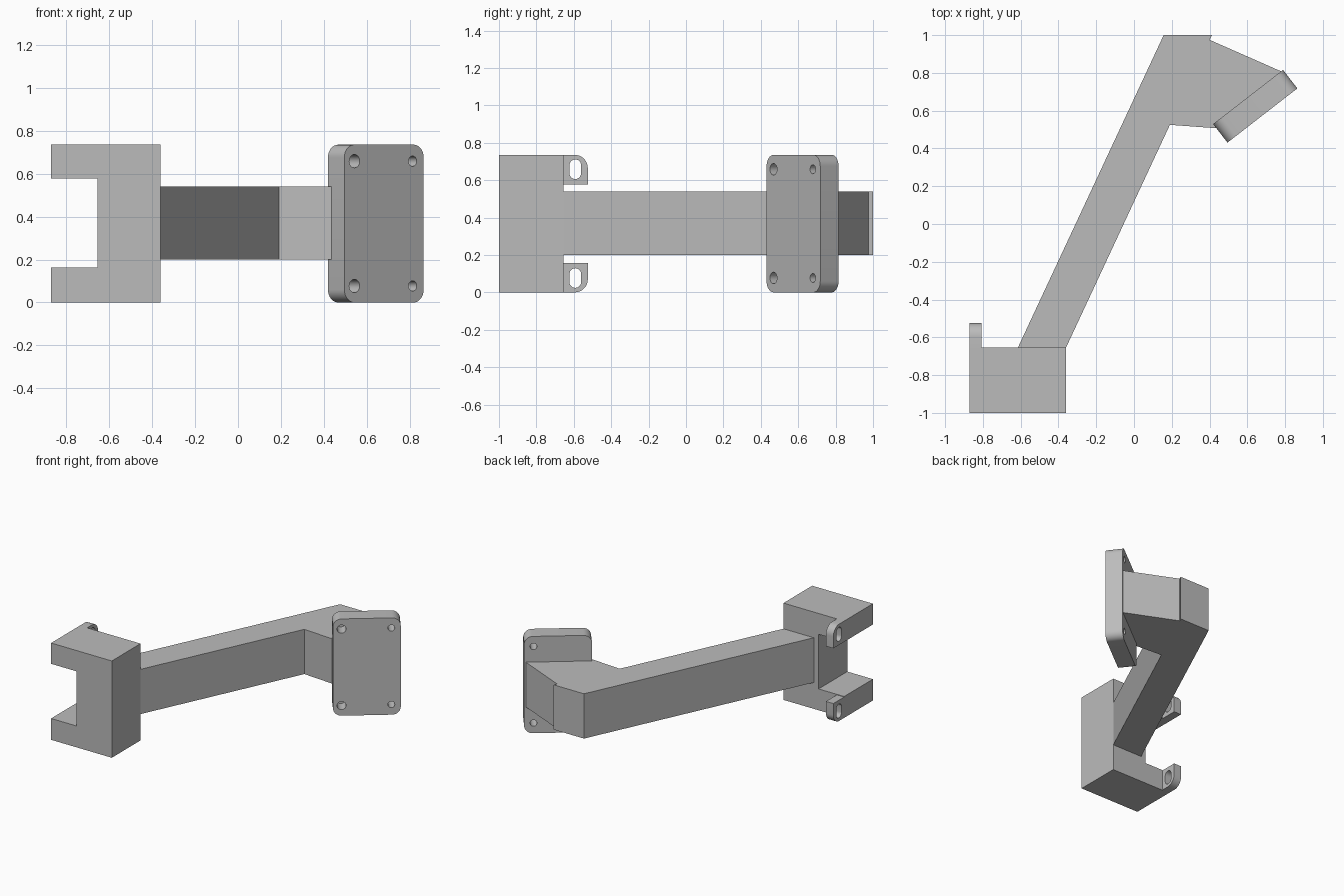
import bpy, bmesh, math
from mathutils import Matrix, Vector

if "Cube" in bpy.data.objects:
    bpy.data.objects.remove(bpy.data.objects["Cube"])

grey = bpy.data.materials.new("plain_grey")
grey.diffuse_color = (0.5, 0.5, 0.5, 1)
grey.use_nodes = True
grey.node_tree.nodes["Principled BSDF"].inputs["Base Color"].default_value = grey.diffuse_color


def frame(u, v, w, origin=(0, 0, 0)):
    m = Matrix((u, v, w)).transposed().to_4x4()
    m.translation = Vector(origin)
    return m


XY = frame((1, 0, 0), (0, 1, 0), (0, 0, 1))   # profile in plan, pulled up
XZ = frame((1, 0, 0), (0, 0, 1), (0, 1, 0))   # profile in elevation, pulled back
YZ = frame((0, 1, 0), (0, 0, 1), (1, 0, 0))   # profile in side view, pulled sideways


def prism(name, pts, lo, hi, m=XY):
    """Extrude a closed profile from lo to hi in the given frame."""
    bm = bmesh.new()
    a = [bm.verts.new(m @ Vector((u, v, lo))) for u, v in pts]
    b = [bm.verts.new(m @ Vector((u, v, hi))) for u, v in pts]
    bm.faces.new(a)
    bm.faces.new(b)
    for i in range(len(pts)):
        j = (i + 1) % len(pts)
        bm.faces.new((a[i], a[j], b[j], b[i]))
    bmesh.ops.recalc_face_normals(bm, faces=bm.faces)
    me = bpy.data.meshes.new(name)
    bm.to_mesh(me)
    bm.free()
    me.materials.append(grey)
    ob = bpy.data.objects.new(name, me)
    bpy.context.collection.objects.link(ob)
    return ob


def arc(cu, cv, r, start, sweep, n):
    return [(cu + r * math.cos(math.radians(start + sweep * i / n)),
             cv + r * math.sin(math.radians(start + sweep * i / n))) for i in range(n + 1)]


def rounded_rect(u0, u1, v0, v1, r, n=8):
    return (arc(u1 - r, v1 - r, r, 0, 90, n) + arc(u0 + r, v1 - r, r, 90, 90, n)
            + arc(u0 + r, v0 + r, r, 180, 90, n) + arc(u1 - r, v0 + r, r, 270, 90, n))


def cut(ob, cutter):
    mod = ob.modifiers.new("cut", 'BOOLEAN')
    mod.operation, mod.solver, mod.object = 'DIFFERENCE', 'EXACT', cutter
    bpy.context.view_layer.objects.active = ob
    bpy.ops.object.modifier_apply(modifier=mod.name)
    bpy.data.objects.remove(cutter)


H = 0.735

# C-shaped clamp block
prism("clamp_block", [(-0.87, 0), (-0.36, 0), (-0.36, H), (-0.87, H), (-0.87, 0.577),
                      (-0.655, 0.577), (-0.655, 0.162), (-0.87, 0.162)], -1.0, -0.655, XZ)

# slotted ears, the lower one mirrored from the upper one
for name, flip in (("upper_ear", False), ("lower_ear", True)):
    def side(pts):
        return [(u, H - v) for u, v in pts] if flip else pts
    body = [(-0.655, H), (-0.655, 0.577), (-0.525, 0.577)] + arc(-0.595, H - 0.07, 0.07, 0, 90, 8)
    slot = arc(-0.592, 0.68, 0.031, 0, 180, 12) + arc(-0.592, 0.637, 0.031, 180, 180, 12)
    ear = prism(name, side(body), -0.87, -0.808, YZ)
    cut(ear, prism("slot_cutter", side(slot), -0.9, -0.78, YZ))

# slanted arm with its flared head
prism("arm", [(-0.615, -0.655), (-0.36, -0.655), (0.19, 0.525), (0.437, 0.507),
              (0.793, 0.802), (0.40, 0.975), (0.412, 1.0), (0.157, 1.0)], 0.2, 0.54)

# angled mounting plate with rounded corners
d = Vector((0.37, 0.287, 0)).normalized()
plate_frame = frame(d, (0, 0, 1), (-d.y, d.x, 0), (0.495, 0.431, 0))
plate = prism("mounting_plate", rounded_rect(0, 0.468, 0, H, 0.06), 0, 0.124, plate_frame)

# four screw holes: wide blind ones by the arm, narrow through ones outside
for u, r, depth in ((0.06, 0.031, 0.1), (0.403, 0.024, 0.2)):
    for v in (0.077, H - 0.077):
        cut(plate, prism("hole_cutter", arc(u, v, r, 0, 345, 23), -0.05, depth, plate_frame))

# smooth the round corners, keep the edges sharp
for ob in bpy.context.scene.objects:
    ob.select_set(True)
bpy.context.view_layer.objects.active = plate
bpy.ops.object.shade_smooth_by_angle(angle=math.radians(30))
